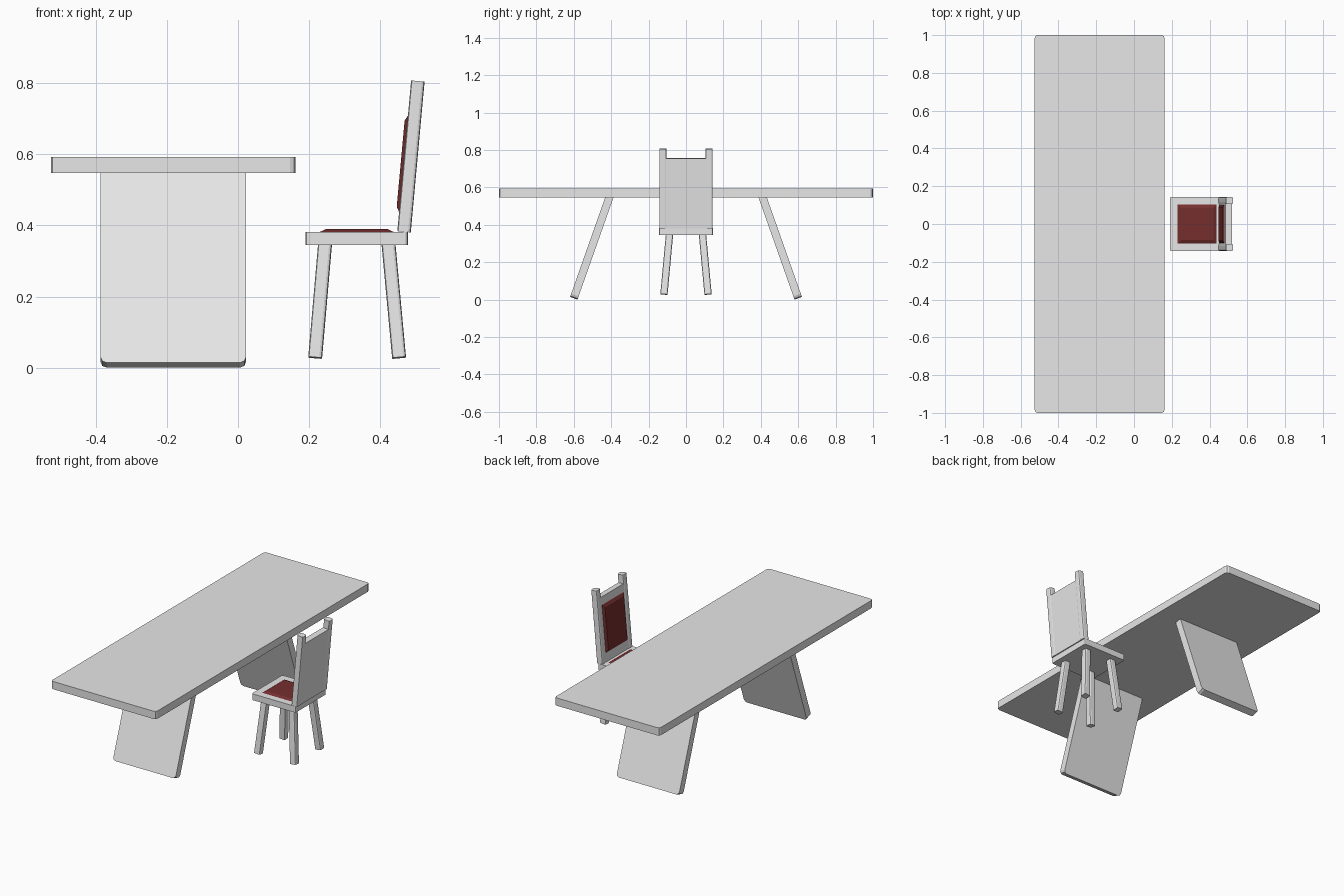
import bpy
import bmesh
from mathutils import Matrix, Vector

cube = bpy.data.objects.get("Cube")
if cube:
    bpy.data.objects.remove(cube, do_unlink=True)


def material(name, color):
    m = bpy.data.materials.new(name)
    m.use_nodes = True
    m.diffuse_color = color
    m.node_tree.nodes["Principled BSDF"].inputs["Base Color"].default_value = color
    return m


GREY = material("light grey", (0.8, 0.8, 0.8, 1))
RED = material("dark red", (0.18, 0.028, 0.028, 1))


def beam(name, start, end, width, depth, axis=2, bevel=0.008, taper=1.0, mat=GREY):
    """Block running from start to end; the edges along one local axis are rounded."""
    a, b = Vector(start), Vector(end)
    z = (b - a).normalized()
    hint = Vector((1, 0, 0)) if abs(z.x) < 0.9 else Vector((0, 0, 1))
    x = (hint - z * hint.dot(z)).normalized()
    y = z.cross(x)
    bm = bmesh.new()
    bmesh.ops.create_cube(bm, size=1)
    for v in bm.verts:
        k = taper if v.co.z > 0 else 1.0
        v.co = Vector((v.co.x * width * k, v.co.y * depth * k, v.co.z * (b - a).length))
    if bevel:
        edges = [e for e in bm.edges
                 if abs((e.verts[0].co - e.verts[1].co).normalized()[axis]) > 0.9]
        bmesh.ops.bevel(bm, geom=edges, offset=bevel, segments=2, profile=0.5,
                        affect='EDGES')
    frame = Matrix((x, y, z)).transposed().to_4x4()
    frame.translation = (a + b) / 2
    bm.transform(frame)
    bmesh.ops.recalc_face_normals(bm, faces=bm.faces)
    mesh = bpy.data.meshes.new(name)
    bm.to_mesh(mesh)
    bm.free()
    mesh.materials.append(mat)
    obj = bpy.data.objects.new(name, mesh)
    bpy.context.collection.objects.link(obj)
    return obj


# Table: top and two splayed slab legs
TABLE_X = -0.182
beam("table_top", (TABLE_X, 0, 0.547), (TABLE_X, 0, 0.593), 0.688, 2.0, bevel=0.016)
for side, label in ((-1, "front"), (1, "back")):
    beam("table_leg_" + label, (TABLE_X, side * 0.6, 0.007), (TABLE_X, side * 0.405, 0.56),
         0.41, 0.042, axis=1, bevel=0.018)

# Chair seat and its cushion
beam("seat", (0.334, 0, 0.345), (0.334, 0, 0.382), 0.287, 0.287)
beam("seat_cushion", (0.334, 0, 0.38), (0.334, 0, 0.39), 0.215, 0.215,
     bevel=0, taper=0.8, mat=RED)


# Backrest leans away from the table
def back(z, offset=0.0):
    return Vector((0.467 + (z - 0.382) * 0.0915 + offset, 0, z))


for side, label in ((-1, "right"), (1, "left")):
    shift = Vector((0, side * 0.124, 0))
    beam("back_post_" + label, back(0.382) + shift, back(0.806) + shift, 0.038, 0.038)
    # Splayed chair legs
    for x_top, x_foot, end in ((0.245, 0.217, "near"), (0.423, 0.453, "far")):
        beam("chair_leg_%s_%s" % (end, label), (x_foot, side * 0.118, 0.028),
             (x_top, side * 0.088, 0.35), 0.039, 0.039)

beam("back_panel", back(0.382), back(0.756), 0.035, 0.22, bevel=0)

# Back cushion on the side facing the table
lean = Vector((-1, 0, 0.0915)).normalized()
middle = back(0.573, -0.017)
beam("back_cushion", middle, middle + lean * 0.01, 0.28, 0.205,
     bevel=0, taper=0.87, mat=RED)
